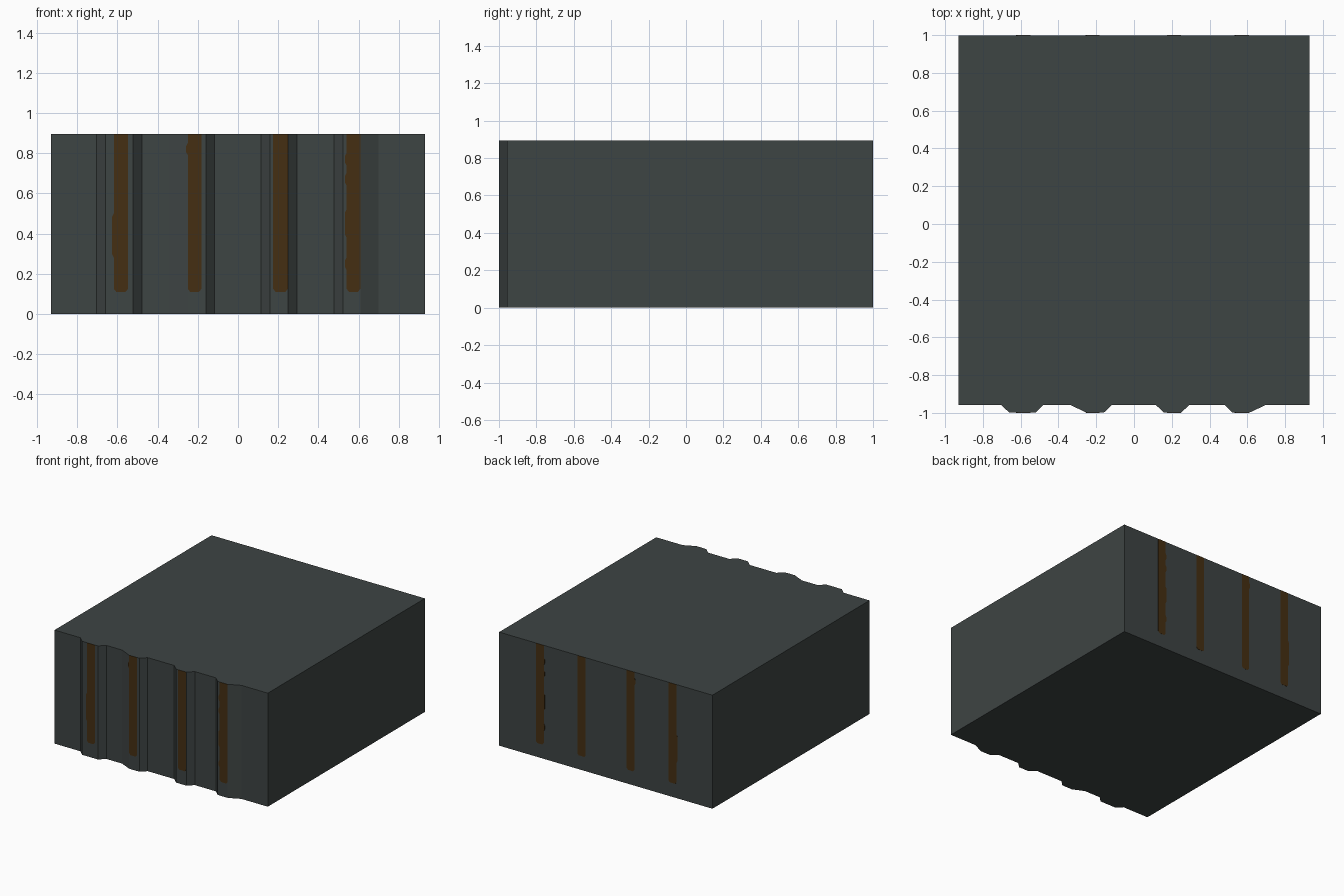
import bpy, bmesh

if "Cube" in bpy.data.objects:
    bpy.data.objects.remove(bpy.data.objects["Cube"])

W, H = 0.93, 0.895           # half width, height
Y_BASE, Y_RIB, Y_BACK = -0.957, -0.999, 0.999


def material(name, rgb):
    m = bpy.data.materials.new(name)
    m.diffuse_color = (*rgb, 1)
    m.use_nodes = True
    m.node_tree.nodes["Principled BSDF"].inputs["Base Color"].default_value = m.diffuse_color
    return m


slate = material("dark slate", (0.048, 0.058, 0.057))
rust = material("rust brown", (0.060, 0.028, 0.006))


def extrude_outline(name, points, vec, mat):
    """Solid made from one flat outline pushed along vec."""
    bm = bmesh.new()
    face = bm.faces.new([bm.verts.new(p) for p in points])
    new = bmesh.ops.extrude_face_region(bm, geom=[face])["geom"]
    bmesh.ops.translate(bm, vec=vec, verts=[v for v in new if isinstance(v, bmesh.types.BMVert)])
    bmesh.ops.recalc_face_normals(bm, faces=bm.faces)
    me = bpy.data.meshes.new(name)
    bm.to_mesh(me)
    bm.free()
    me.materials.append(mat)
    ob = bpy.data.objects.new(name, me)
    bpy.context.collection.objects.link(ob)
    return ob


# Block with four vertical ribs: base, crest, crest, base x of each rib
ribs = [(-0.704, -0.66, -0.522, -0.478), (-0.34, -0.25, -0.16, -0.117),
        (0.114, 0.16, 0.249, 0.294), (0.478, 0.522, 0.61, 0.70)]
profile = [(-W, Y_BACK, 0), (-W, Y_BASE, 0)]
for a, b, c, d in ribs:
    profile += [(a, Y_BASE, 0), (b, Y_RIB, 0), (c, Y_RIB, 0), (d, Y_BASE, 0)]
profile += [(W, Y_BASE, 0), (W, Y_BACK, 0)]
extrude_outline("ribbed_block", profile, (0, 0, H), slate)

# Rust stripes on front and back: left x, right x, left-edge bumps (z low, z high)
stripes = [(-0.618, -0.547, [(0.28, 0.5)]), (-0.25, -0.182, [(0.79, 0.85)]),
           (0.175, 0.248, []), (0.54, 0.609, [(0.22, 0.28), (0.38, 0.52), (0.64, 0.70), (0.74, 0.80)])]
for i, (l, r, bumps) in enumerate(stripes, 1):
    outline = [(l, H), (r, H), (r, 0.125), (r - 0.012, 0.11), (l + 0.012, 0.11), (l, 0.125)]
    for lo, hi in bumps:
        outline += [(l, lo), (l - 0.008, lo + 0.015), (l - 0.008, hi - 0.015), (l, hi)]
    for side, y, t in (("front", Y_RIB, -0.001), ("back", Y_BACK, 0.001)):
        extrude_outline(f"{side}_stripe_{i}", [(x, y, z) for x, z in outline], (0, t, 0), rust)
